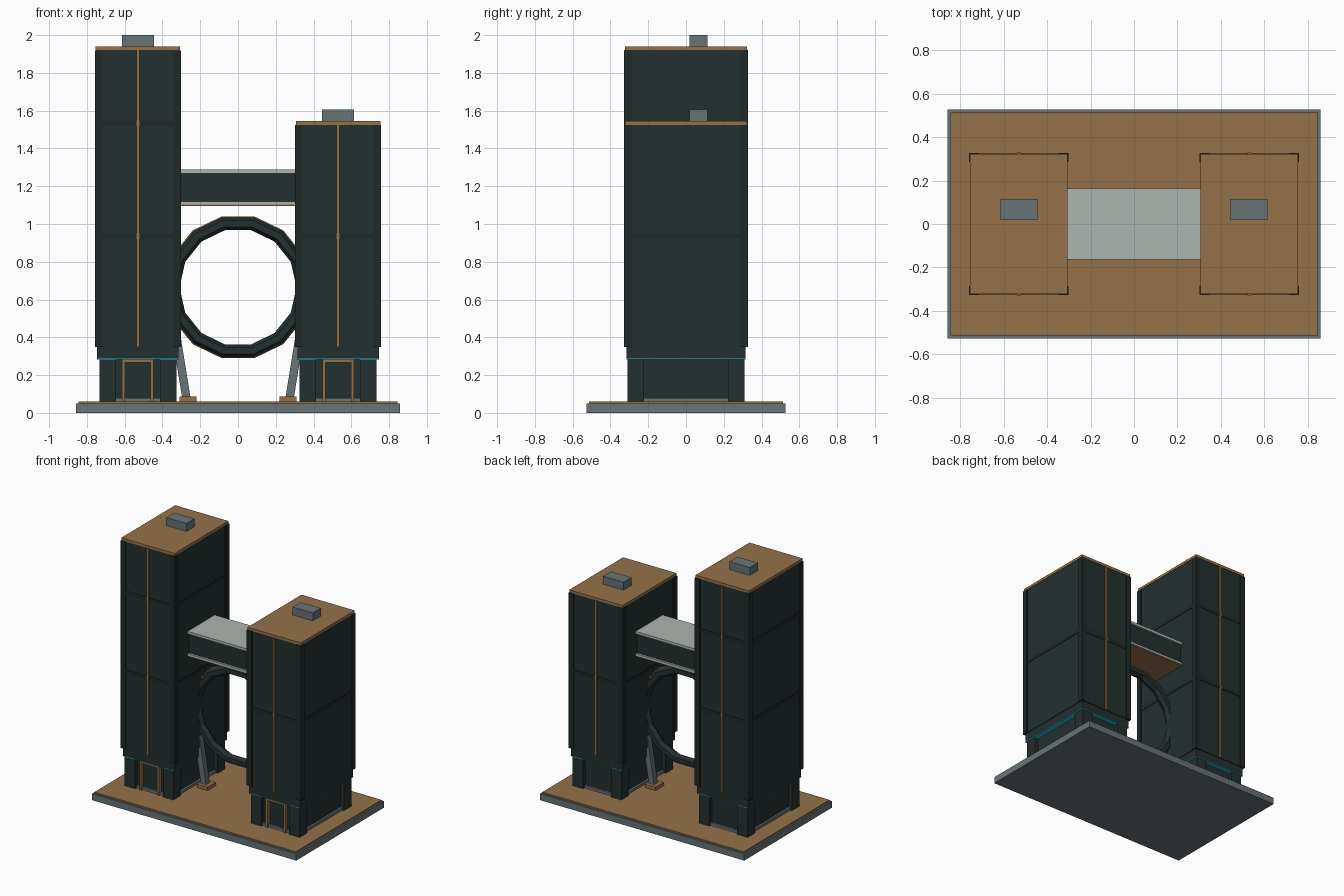
import bpy, math
from mathutils import Vector

if "Cube" in bpy.data.objects:
    bpy.data.objects.remove(bpy.data.objects["Cube"])


def mat(name, c):
    m = bpy.data.materials.new(name)
    m.diffuse_color = (*c, 1)
    m.use_nodes = True
    m.node_tree.nodes["Principled BSDF"].inputs["Base Color"].default_value = m.diffuse_color
    return m


DARK = mat("dark_panel", (0.018, 0.029, 0.029))
TRIM = mat("dark_trim", (0.014, 0.022, 0.022))
BRONZE = mat("bronze", (0.30, 0.165, 0.068))
GRAY = mat("slate_gray", (0.140, 0.172, 0.187))
PALE = mat("pale_gray", (0.42, 0.46, 0.43))
CYAN = mat("cyan_line", (0.02, 0.50, 0.58))


def box(name, x0, x1, y0, y1, z0, z1, m):
    """Axis-aligned box from its limits."""
    bpy.ops.mesh.primitive_cube_add(size=1, location=((x0 + x1) / 2, (y0 + y1) / 2, (z0 + z1) / 2))
    o = bpy.context.object
    o.name = name
    o.scale = (abs(x1 - x0), abs(y1 - y0), z1 - z0)
    o.data.materials.append(m)
    return o


def slab(name, cx, hx, hy, z0, z1, m):
    return box(name, cx - hx, cx + hx, -hy, hy, z0, z1, m)


def ring(name, major, minor, sides, m):
    bpy.ops.mesh.primitive_torus_add(major_segments=14, minor_segments=sides, major_radius=major,
                                     minor_radius=minor, location=(0, 0, 0.665),
                                     rotation=(math.pi / 2, 0, 0))
    o = bpy.context.object
    o.name = name
    o.data.materials.append(m)


def tower(side, cx, top, bands):
    # ground floor: plinth, recessed lobby, corner columns
    slab(side + "_plinth", cx, 0.19, 0.295, 0.06, 0.08, GRAY)
    slab(side + "_lobby", cx, 0.175, 0.28, 0.08, 0.285, DARK)
    for sx in (-1, 1):
        for sy in (-1, 1):
            box(side + "_column", cx + sx * 0.117, cx + sx * 0.204, sy * 0.222, sy * 0.31,
                0.06, 0.285, DARK)
    # door frame on the front only
    for sx in (-1, 1):
        box(side + "_door_post", cx + sx * 0.067, cx + sx * 0.083, -0.307, -0.275, 0.06, 0.285, BRONZE)
    box(side + "_door_lintel", cx - 0.083, cx + 0.083, -0.307, -0.275, 0.267, 0.284, BRONZE)
    # skirt with a thin light line under the shaft
    slab(side + "_skirt", cx, 0.216, 0.314, 0.284, 0.35, DARK)
    slab(side + "_light_line", cx, 0.217, 0.315, 0.283, 0.287, CYAN)
    # shaft, corner trims, bands, centre fins
    slab(side + "_shaft", cx, 0.221, 0.32, 0.35, top, DARK)
    for sx in (-1, 1):
        for sy in (-1, 1):
            box(side + "_corner_trim", cx + sx * 0.186, cx + sx * 0.228, sy * 0.286, sy * 0.327,
                0.348, top - 0.001, TRIM)
    for z in bands:
        slab(side + "_band", cx, 0.2245, 0.3235, z - 0.015, z + 0.015, TRIM)
    for sy in (-1, 1):
        box(side + "_fin", cx - 0.008, cx + 0.008, sy * 0.315, sy * 0.329, 0.35, top, BRONZE)
    # roof and rooftop unit
    slab(side + "_roof", cx, 0.2235, 0.3225, top, top + 0.02, BRONZE)
    box(side + "_roof_unit", cx - 0.085, cx + 0.085, 0.018, 0.114, top + 0.02, top + 0.08, GRAY)


# base
slab("base", 0, 0.857, 0.526, 0, 0.05, GRAY)
slab("deck", 0, 0.845, 0.514, 0.05, 0.06, BRONZE)

tower("left_tower", -0.53, 1.92, (0.935, 1.532))
tower("right_tower", 0.53, 1.525, (0.935,))

# sky bridge
slab("bridge_body", 0, 0.31, 0.148, 1.11, 1.275, DARK)
slab("bridge_roof", 0, 0.31, 0.163, 1.268, 1.288, PALE)
slab("bridge_floor", 0, 0.31, 0.163, 1.103, 1.12, PALE)
slab("bridge_underside", 0, 0.31, 0.158, 1.096, 1.103, BRONZE)

# ring between the towers
ring("ring", 0.345, 0.035, 6, DARK)
ring("ring_edge", 0.379, 0.006, 4, BRONZE)

# leaning struts and feet
for sx in (-1, 1):
    box("strut_foot", sx * 0.221, sx * 0.311, -0.05, 0.05, 0.06, 0.086, BRONZE)
    a, b = Vector((sx * 0.272, 0, 0.07)), Vector((sx * 0.338, 0, 0.48))
    bpy.ops.mesh.primitive_cube_add(size=1, location=(a + b) / 2)
    o = bpy.context.object
    o.name = "strut"
    o.scale = (0.044, 0.044, (b - a).length)
    o.rotation_euler = (0, math.atan2(b.x - a.x, b.z - a.z), 0)
    o.data.materials.append(GRAY)
